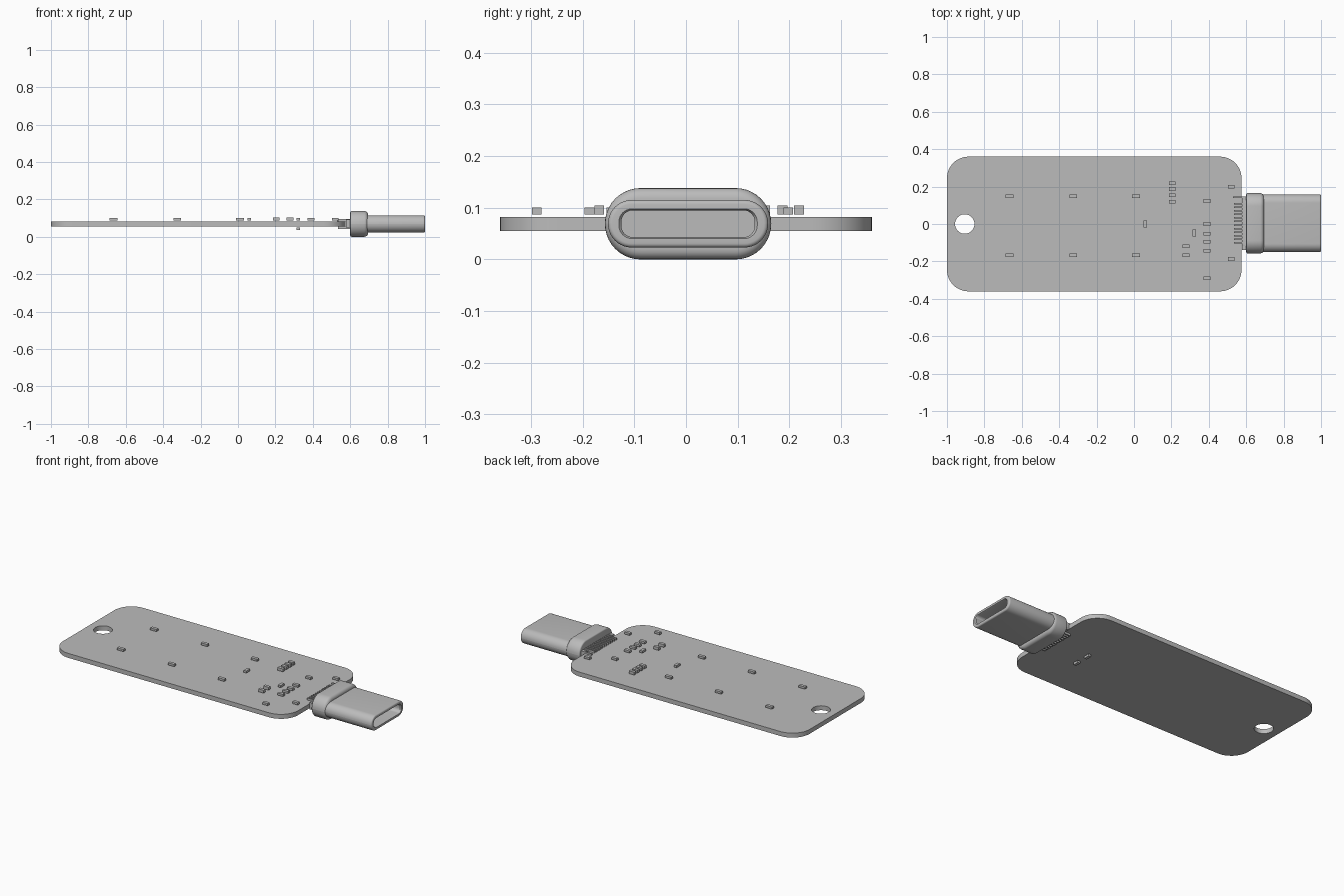
import bpy, bmesh, math

if "Cube" in bpy.data.objects:
    bpy.data.objects.remove(bpy.data.objects["Cube"])

grey = bpy.data.materials.new("plain grey")
grey.use_nodes = True
COLOUR = (0.5, 0.5, 0.5, 1)
grey.diffuse_color = COLOUR
grey.node_tree.nodes["Principled BSDF"].inputs["Base Color"].default_value = COLOUR

BOARD_LOW, BOARD_TOP = 0.055, 0.082
PLUG_Y, PLUG_Z = 0.004, 0.069


def finish(bm, name, smooth=False):
    bmesh.ops.recalc_face_normals(bm, faces=bm.faces)
    mesh = bpy.data.meshes.new(name)
    bm.to_mesh(mesh)
    bm.free()
    mesh.materials.append(grey)
    obj = bpy.data.objects.new(name, mesh)
    bpy.context.collection.objects.link(obj)
    if smooth:
        bpy.ops.object.select_all(action="DESELECT")
        obj.select_set(True)
        bpy.context.view_layer.objects.active = obj
        bpy.ops.object.shade_smooth_by_angle(angle=math.radians(35))
    return obj


def rounded_rect(half_w, half_h, radius, steps=10):
    points = []
    for k, (sx, sy) in enumerate([(1, 1), (-1, 1), (-1, -1), (1, -1)]):
        for i in range(steps + 1):
            a = math.pi / 2 * (k + i / steps)
            points.append((sx * (half_w - radius) + radius * math.cos(a),
                           sy * (half_h - radius) + radius * math.sin(a)))
    return points


def bridge(bm, rings):
    for a, b in zip(rings, rings[1:]):
        for i in range(len(a)):
            j = (i + 1) % len(a)
            bm.faces.new((a[i], a[j], b[j], b[i]))


def loft_x(name, sections):
    """Capped loft along x; each section is x, half width, half height, radius."""
    bm = bmesh.new()
    rings = [[bm.verts.new((x, PLUG_Y + y, PLUG_Z + z)) for y, z in rounded_rect(w, h, r)]
             for x, w, h, r in sections]
    bridge(bm, rings)
    bm.faces.new(rings[0])
    bm.faces.new(rings[-1])
    return finish(bm, name, True)


def box(bm, lo, hi):
    verts = bmesh.ops.create_cube(bm, size=1)["verts"]
    for v in verts:
        v.co = [(a + b) / 2 + c * (b - a) for a, b, c in zip(lo, hi, v.co)]


def chips(name, places, size, z):
    bm = bmesh.new()
    for x, y in places:
        box(bm, (x - size[0] / 2, y - size[1] / 2, z), (x + size[0] / 2, y + size[1] / 2, z + size[2]))
    return finish(bm, name)


# Circuit board with a round hole
bm = bmesh.new()
outline = rounded_rect(0.7875, 0.36, 0.115, 12)
hole = [(0.052 * math.cos(math.tau * i / 40), 0.052 * math.sin(math.tau * i / 40)) for i in range(40)]
edges = []
for loop, cx in ((outline, -0.2125), (hole, -0.905)):
    vs = [bm.verts.new((cx + x, y, BOARD_LOW)) for x, y in loop]
    edges += [bm.edges.new((vs[i - 1], vs[i])) for i in range(len(vs))]
bmesh.ops.triangle_fill(bm, edges=edges, use_beauty=True)
top = bmesh.ops.extrude_face_region(bm, geom=bm.faces[:])["geom"]
for v in top:
    if isinstance(v, bmesh.types.BMVert):
        v.co.z = BOARD_TOP
finish(bm, "circuit_board", True)

# Rounded collar at the base of the plug
collar = []
for i in range(5):
    a = math.pi / 2 * i / 4
    inset = 0.008 * (1 - math.sin(a))
    collar.append((0.60 + 0.008 * (1 - math.cos(a)), 0.161 - inset, 0.069 - inset, 0.069 - inset))
for i in range(6):
    a = math.pi / 2 * i / 5
    inset = 0.02 * (1 - math.cos(a))
    collar.append((0.675 + 0.02 * math.sin(a), 0.161 - inset, 0.069 - inset, 0.069 - inset))
loft_x("plug_collar", collar)

# Hollow metal shell of the plug
shell = [(0.68, 0.155, 0.046, 0.046)]
for i in range(5):
    a = math.pi / 2 * i / 4
    inset = 0.008 * (1 - math.cos(a))
    shell.append((0.992 + 0.008 * math.sin(a), 0.155 - inset, 0.046 - inset, 0.046 - inset))
shell += [(1.0, 0.134, 0.029, 0.026), (0.994, 0.129, 0.026, 0.022), (0.76, 0.129, 0.026, 0.022)]
loft_x("plug_shell", shell)

# Rear insulator, side tabs and contact pins
loft_x("rear_insulator", [(0.577, 0.125, 0.018, 0.006), (0.61, 0.125, 0.018, 0.006)])
bm = bmesh.new()
box(bm, (0.53, 0.138, BOARD_TOP), (0.585, 0.146, 0.092))
box(bm, (0.577, 0.125, 0.05), (0.605, 0.146, 0.092))
box(bm, (0.577, -0.138, 0.05), (0.605, -0.117, 0.092))
finish(bm, "side_tabs")
bm = bmesh.new()
for i in range(12):
    y = PLUG_Y + (i - 5.5) * 0.0188
    for low, high in ((BOARD_TOP, 0.094), (0.043, BOARD_LOW)):
        box(bm, (0.535, y - 0.004, low), (0.61, y + 0.004, high))
finish(bm, "contact_pins")

# Small surface parts on the board
FLAT = 0.087
chips("indicator_chips", [(x, y) for x in (-0.665, -0.325, 0.01) for y in (0.149, -0.168)],
      (0.042, 0.019, 0.013), FLAT)
chips("resistor_chips", [(0.39, y) for y in (0.123, 0, -0.053, -0.096, -0.144, -0.289)]
      + [(0.52, 0.198), (0.52, -0.187)], (0.036, 0.019, 0.013), FLAT)
chips("capacitor_chips", [(0.205, y) for y in (0.219, 0.187, 0.153, 0.12)]
      + [(0.278, -0.12), (0.278, -0.168)], (0.036, 0.019, 0.017), FLAT)
chips("turned_chips", [(0.06, 0), (0.323, -0.048)], (0.018, 0.036, 0.013), FLAT)
chips("underside_chips", [(0.323, 0), (0.323, -0.09)], (0.018, 0.036, 0.013), 0.037)
